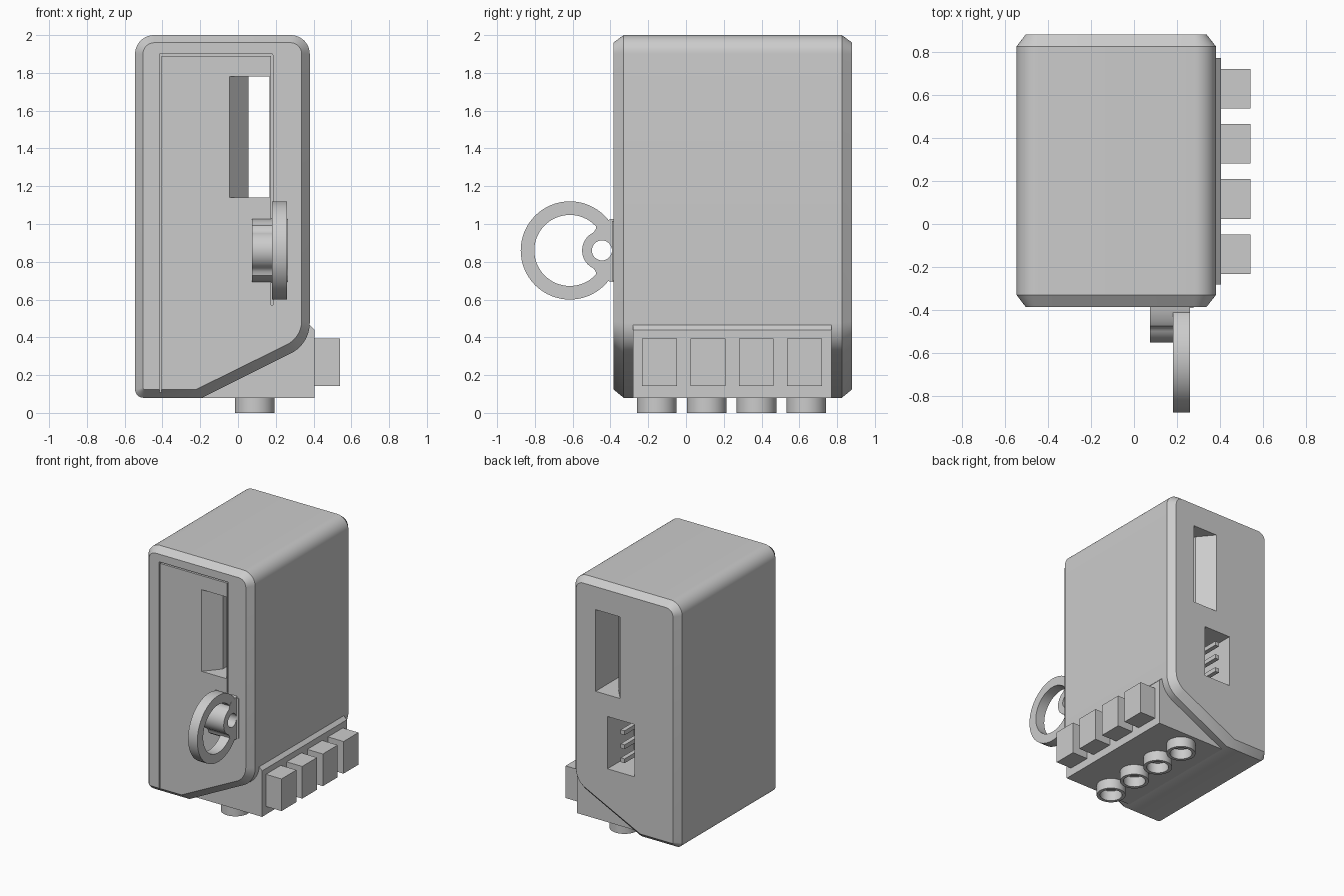
import bpy, bmesh, math
from mathutils import Vector

if "Cube" in bpy.data.objects:
    bpy.data.objects.remove(bpy.data.objects["Cube"])


def finish(name, bm):
    bmesh.ops.recalc_face_normals(bm, faces=bm.faces)
    me = bpy.data.meshes.new(name)
    bm.to_mesh(me)
    bm.free()
    ob = bpy.data.objects.new(name, me)
    bpy.context.collection.objects.link(ob)
    return ob


def place(p, axis, h):
    a, b = p
    return {'x': (h, a, b), 'y': (a, h, b), 'z': (a, b, h)}[axis]


def loft(name, sections, axis):
    """Skin equal-length 2D outlines at given heights along an axis."""
    bm = bmesh.new()
    rings = [[bm.verts.new(place(p, axis, h)) for p in pts] for h, pts in sections]
    for r, s in zip(rings, rings[1:]):
        for i in range(len(r)):
            j = (i + 1) % len(r)
            bm.faces.new((r[i], r[j], s[j], s[i]))
    bm.faces.new(rings[0])
    bm.faces.new(rings[-1])
    return finish(name, bm)


def prism(name, pts, axis, lo, hi):
    return loft(name, [(lo, pts), (hi, pts)], axis)


def box(name, x0, x1, y0, y1, z0, z1):
    return prism(name, [(x0, y0), (x1, y0), (x1, y1), (x0, y1)], 'z', z0, z1)


def arc(cx, cy, r, a0=0, a1=360, n=48):
    m = n if a1 - a0 == 360 else n - 1
    return [(cx + r * math.cos(math.radians(a0 + (a1 - a0) * i / m)),
             cy + r * math.sin(math.radians(a0 + (a1 - a0) * i / m))) for i in range(n)]


def rounded(corners, n=10):
    """Polygon with (x, y, radius) corners turned into arcs."""
    out = []
    for i, (x, y, r) in enumerate(corners):
        p = Vector((x, y))
        a = (Vector(corners[i - 1][:2]) - p).normalized()
        b = (Vector(corners[(i + 1) % len(corners)][:2]) - p).normalized()
        if r == 0:
            out.append((x, y))
            continue
        half = a.angle(b) / 2
        c = p + (a + b).normalized() * r / math.sin(half)
        t = r / math.tan(half)
        u, v = p + a * t - c, p + b * t - c
        sweep = u.angle(v)
        for k in range(n + 1):
            f = k / n
            d = (u * math.sin((1 - f) * sweep) + v * math.sin(f * sweep)) / math.sin(sweep)
            out.append(tuple(c + d))
    return out


def cut(ob, cutter):
    m = ob.modifiers.new("cut", 'BOOLEAN')
    m.operation = 'DIFFERENCE'
    m.solver = 'EXACT'
    m.object = cutter
    bpy.context.view_layer.objects.active = ob
    bpy.ops.object.modifier_apply(modifier=m.name)
    bpy.data.objects.remove(cutter, do_unlink=True)


def smooth(ob):
    bpy.ops.object.select_all(action='DESELECT')
    ob.select_set(True)
    bpy.context.view_layer.objects.active = ob
    bpy.ops.object.shade_smooth_by_angle(angle=math.radians(30))


# Housing: rounded outline with chamfered front and back rims
outer = rounded([(-.545, .08, .045), (-.19, .08, 0), (.38, .365, .18), (.38, 2, .1), (-.545, 2, .1)])
inner = rounded([(-.503, .125, .008), (-.22, .125, 0), (.337, .40, .14), (.337, 1.96, .06), (-.503, 1.96, .06)])
body = loft("housing", [(-.385, inner), (-.33, outer), (.825, outer), (.88, inner)], 'y')

# Window running right through, flared at both ends
window = [(-.045, -.5), (-.045, -.385), (.055, -.265), (.055, .76), (-.045, .88),
          (-.045, 1), (.168, 1), (.168, -.5)]
cut(body, prism("window_cutter", window, 'z', 1.14, 1.78))

# Panel seam on the front
cut(body, box("seam_left", -.416, -.406, -.5, -.365, 0, 1.9))
cut(body, box("seam_top", -.41, .183, -.5, -.365, 1.89, 1.9))
cut(body, box("seam_right", .175, .185, -.5, -.365, .57, 1.895))

# Socket at the back with three pins
cut(body, box("socket_cutter", -.17, .065, .55, 1, .56, .97))
smooth(body)
for i in range(3):
    z = .765 + (i - 1) * .11
    box(f"socket_pin_{i + 1}", -.077, -.043, .53, .87, z - .017, z + .017)

# Terminal block filling the slanted corner
block = [(-.19, .08), (.405, .08), (.405, .44), (.375, .47), (.3, .47), (.2, .35)]
prism("terminal_block", block, 'y', -.28, .77)

# Four push blocks and four hollow sockets underneath
for i in range(4):
    y = -.14 + i * .256
    box(f"push_block_{i + 1}", .395, .54, y - .092, y + .092, .143, .395)
    y = -.155 + i * .264
    tube = prism(f"cable_socket_{i + 1}", arc(.088, y, .105), 'z', 0, .1)
    cut(tube, prism("bore", arc(.088, y, .08), 'z', -.1, .2))
    smooth(tube)

# Finger ring with its flared hub and mounting plate
HY, HZ = -.445, .86
ring = prism("finger_ring", arc(-.615, HZ, .26, n=64), 'x', .18, .26)
cut(ring, prism("ring_bore", arc(-.615, HZ, .188, n=64), 'x', 0, .5))
flare = [(-.478, .112), (-.474, .132), (-.45, .15), (-.4, .165), (-.37, .17)]
hub_outline = (arc(HY, HZ, .105, 115, 245, 24)
               + [(y, HZ - z) for y, z in flare]
               + [(y, HZ + z) for y, z in reversed(flare)])
hub = prism("ring_hub", hub_outline, 'x', .075, .261)
for ob in (ring, hub):
    cut(ob, prism("pivot_bore", arc(HY, HZ, .053, n=32), 'x', 0, .5))
    smooth(ob)
box("hub_plate", .18, .277, -.391, -.37, .7, 1.015)
